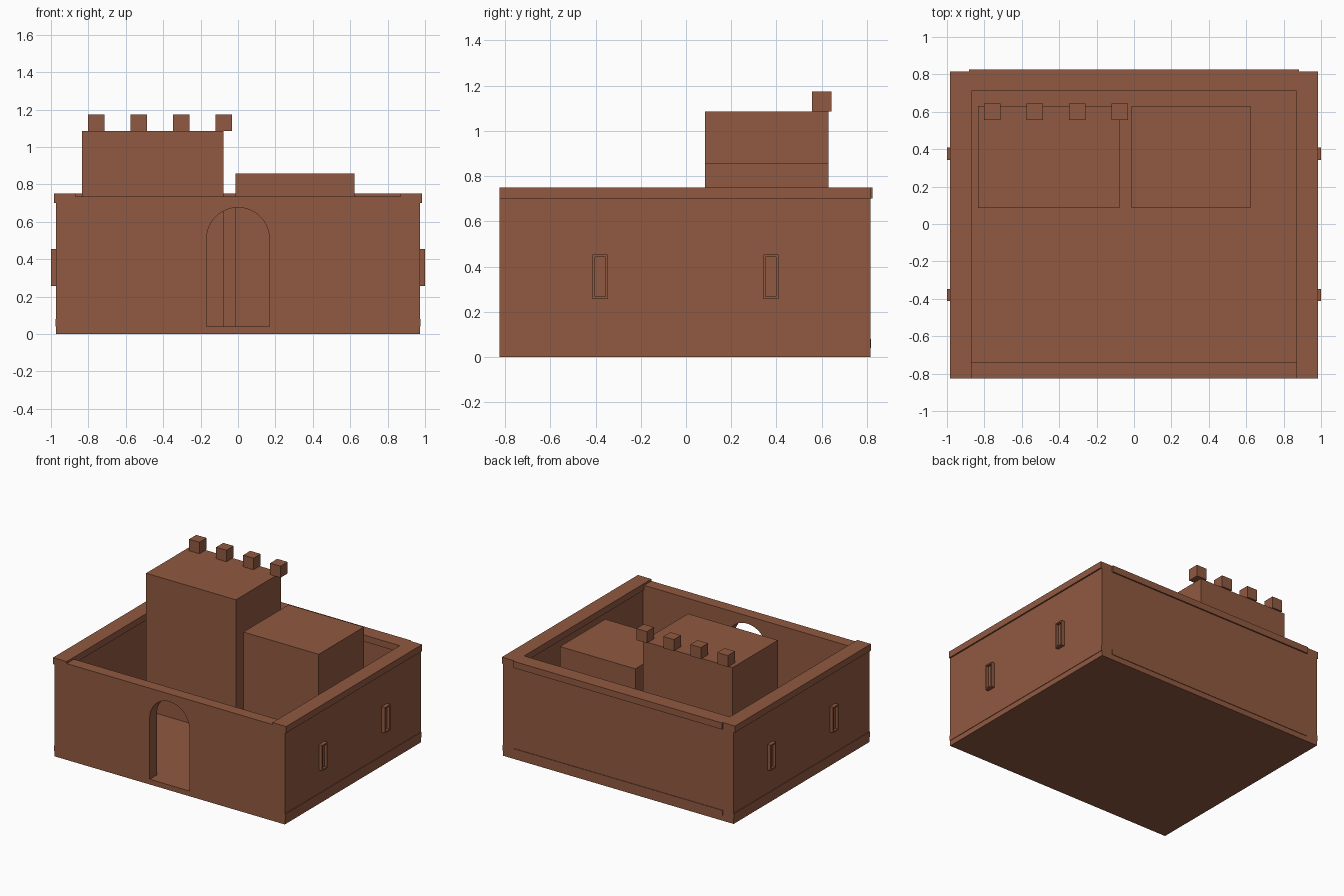
import bpy, bmesh, math

if "Cube" in bpy.data.objects:
    bpy.data.objects.remove(bpy.data.objects["Cube"])

clay = bpy.data.materials.new("clay_brown")
clay.diffuse_color = (0.28, 0.1, 0.052, 1)
clay.use_nodes = True
clay.node_tree.nodes["Principled BSDF"].inputs["Base Color"].default_value = clay.diffuse_color


def finish(name, bm):
    bmesh.ops.recalc_face_normals(bm, faces=bm.faces)
    me = bpy.data.meshes.new(name)
    bm.to_mesh(me)
    bm.free()
    me.materials.append(clay)
    ob = bpy.data.objects.new(name, me)
    bpy.context.collection.objects.link(ob)
    return ob


def box(name, x, y, z):
    bm = bmesh.new()
    bmesh.ops.create_cube(bm, size=1)
    for v in bm.verts:
        for i, (a, b) in enumerate((x, y, z)):
            v.co[i] = a if v.co[i] < 0 else b
    return finish(name, bm)


W, F, B = 0.973, -0.825, 0.815      # outer wall half width, front, back
T = 0.094                           # wall thickness

# floor slab, also forms the door threshold
box("floor", (-W, W), (F, B), (0, 0.04))

# front wall with arched doorway
R, SPRING = 0.168, 0.508
pts = [(-W, 0), (-W, 0.735), (W, 0.735), (W, 0), (R, 0)]
pts += [(R * math.cos(math.pi * i / 24), SPRING + R * math.sin(math.pi * i / 24)) for i in range(25)]
pts += [(-R, 0)]
bm = bmesh.new()
face = bm.faces.new([bm.verts.new((x, F, z)) for x, z in pts])
ext = bmesh.ops.extrude_face_region(bm, geom=[face])["geom"]
bmesh.ops.translate(bm, vec=(0, 0.088, 0), verts=[g for g in ext if isinstance(g, bmesh.types.BMVert)])
finish("front_wall", bm)

# back wall, its coping and base band
box("back_wall", (-W, W), (B - T, B), (0, 0.735))
box("back_coping", (-0.882, 0.882), (0.711, 0.825), (0.70, 0.75))
box("back_base_band", (-0.882, 0.882), (B - T - 0.004, B + 0.004), (0.04, 0.08))

# side walls with coping, base band and framed windows
for s, side in ((-1, "left"), (1, "right")):
    def sbox(name, x0, x1, y, z):
        box(side + "_" + name, sorted((s * x0, s * x1)), y, z)
    sbox("wall", W - T, W, (F, B), (0, 0.735))
    sbox("coping", 0.869, 0.984, (F, B), (0.70, 0.75))
    sbox("base_band", W - T - 0.004, W + 0.004, (F, B), (0.04, 0.08))
    for c in (-0.38, 0.375):
        y0, y1, z0, z1, t = c - 0.033, c + 0.033, 0.257, 0.453, 0.01
        sbox("window_jamb", 0.96, 1.0, (y0, y0 + t), (z0, z1))
        sbox("window_jamb", 0.96, 1.0, (y1 - t, y1), (z0, z1))
        sbox("window_sill", 0.96, 1.0, (y0 + t, y1 - t), (z0, z0 + t))
        sbox("window_lintel", 0.96, 1.0, (y0 + t, y1 - t), (z1 - t, z1))
        sbox("window_pane", 0.96, 0.98, (y0 + t, y1 - t), (z0 + t, z1 - t))

# inner buildings
box("tall_block", (-0.835, -0.077), (0.085, 0.631), (0.04, 1.086))
box("low_block", (-0.014, 0.622), (0.085, 0.631), (0.04, 0.857))

# merlons along the back of the tall block
for i in range(4):
    x = -0.759 + i * 0.228
    box("merlon", (x - 0.044, x + 0.044), (0.557, 0.643), (1.086, 1.174))
